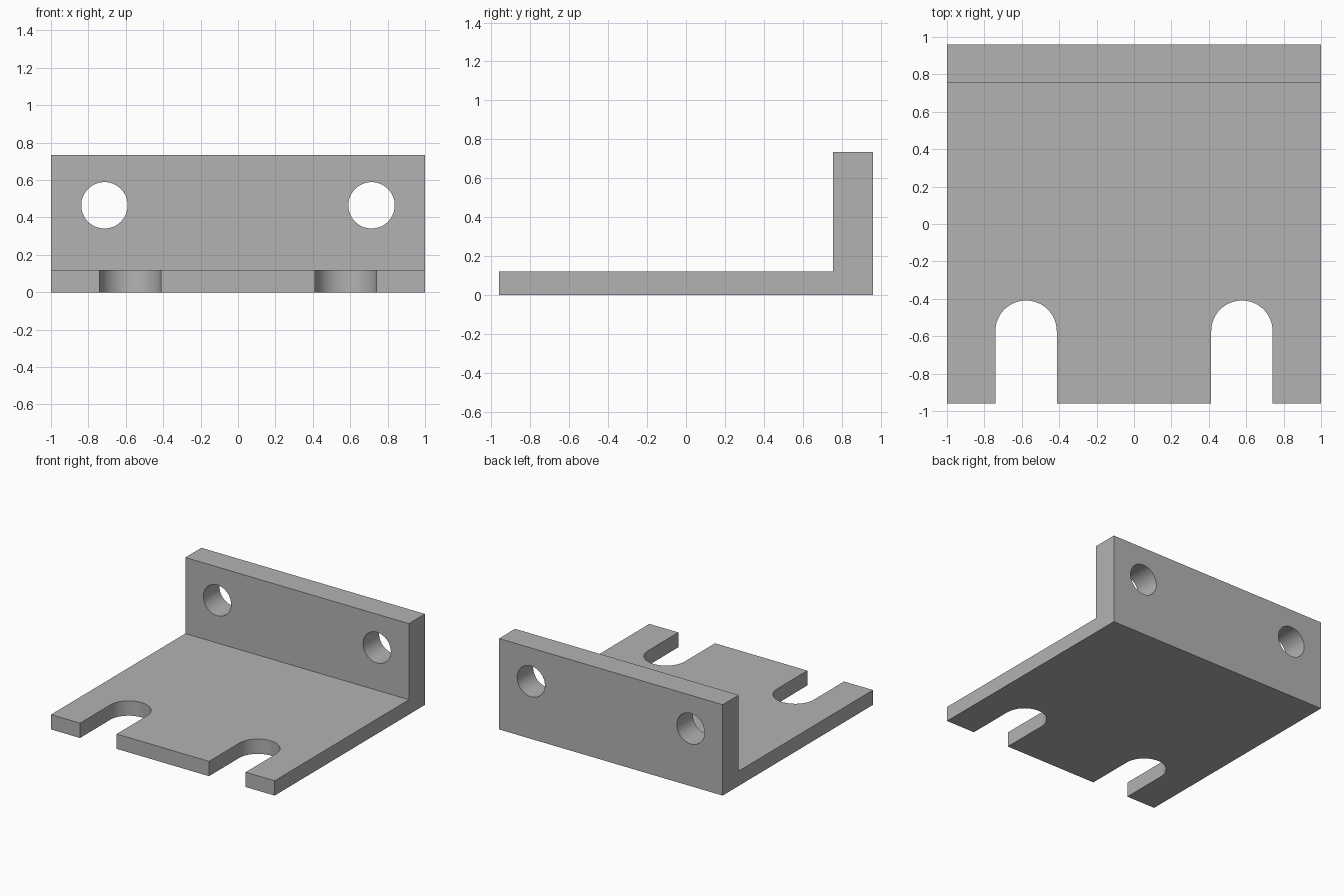
import bpy
import bmesh
import math

default = bpy.data.objects.get("Cube")
if default:
    bpy.data.objects.remove(default, do_unlink=True)

WIDTH, DEPTH, HEIGHT = 2.0, 1.92, 0.735
BASE_T, WALL_T = 0.12, 0.205
SLOT_X, SLOT_Y, SLOT_R = 0.577, -0.573, 0.164
HOLE_X, HOLE_Z, HOLE_R = 0.714, 0.465, 0.124

grey = bpy.data.materials.new("plain grey")
grey.use_nodes = True
colour = (0.45, 0.45, 0.45, 1)
grey.diffuse_color = colour
grey.node_tree.nodes["Principled BSDF"].inputs["Base Color"].default_value = colour


def prism(name, outline, direction):
    """Extrude a closed outline of 3D points along a direction."""
    bm = bmesh.new()
    face = bm.faces.new([bm.verts.new(p) for p in outline])
    moved = bmesh.ops.extrude_face_region(bm, geom=[face])["geom"]
    bmesh.ops.translate(bm, vec=direction,
                        verts=[g for g in moved if isinstance(g, bmesh.types.BMVert)])
    bmesh.ops.recalc_face_normals(bm, faces=bm.faces)
    mesh = bpy.data.meshes.new(name)
    bm.to_mesh(mesh)
    bm.free()
    obj = bpy.data.objects.new(name, mesh)
    bpy.context.collection.objects.link(obj)
    mesh.materials.append(grey)
    return obj


def arc(cx, cy, r, sweep, steps):
    return [(cx + r * math.cos(sweep * i / steps), cy + r * math.sin(sweep * i / steps))
            for i in range(steps + 1)]


# L-shaped bracket body, from its side profile
back, front = DEPTH / 2, -DEPTH / 2
inner = back - WALL_T
profile = [(front, 0), (back, 0), (back, HEIGHT), (inner, HEIGHT),
           (inner, BASE_T), (front, BASE_T)]
bracket = prism("angle_bracket", [(-WIDTH / 2, y, z) for y, z in profile], (WIDTH, 0, 0))

# Open slots in the base and round holes in the wall
cutters = []
for side, label in ((1, "left"), (-1, "right")):
    x = side * SLOT_X
    slot = arc(x, SLOT_Y, SLOT_R, math.pi, 32)
    slot += [(x - SLOT_R, front - 0.1), (x + SLOT_R, front - 0.1)]
    cutters.append(prism(label + "_slot_cutter", [(px, py, -0.1) for px, py in slot],
                         (0, 0, BASE_T + 0.2)))
    hole = arc(side * HOLE_X, HOLE_Z, HOLE_R, math.tau, 64)[:-1]
    cutters.append(prism(label + "_hole_cutter", [(px, inner - 0.1, pz) for px, pz in hole],
                         (0, WALL_T + 0.2, 0)))

bpy.context.view_layer.objects.active = bracket
bracket.select_set(True)
for cutter in cutters:
    cutter.hide_render = True
    cut = bracket.modifiers.new(cutter.name, "BOOLEAN")
    cut.operation = "DIFFERENCE"
    cut.solver = "EXACT"
    cut.object = cutter
    bpy.ops.object.modifier_apply(modifier=cut.name)
    bpy.data.objects.remove(cutter, do_unlink=True)

# Smooth round walls with crisp edges
bpy.ops.object.shade_smooth_by_angle(angle=math.radians(30))
